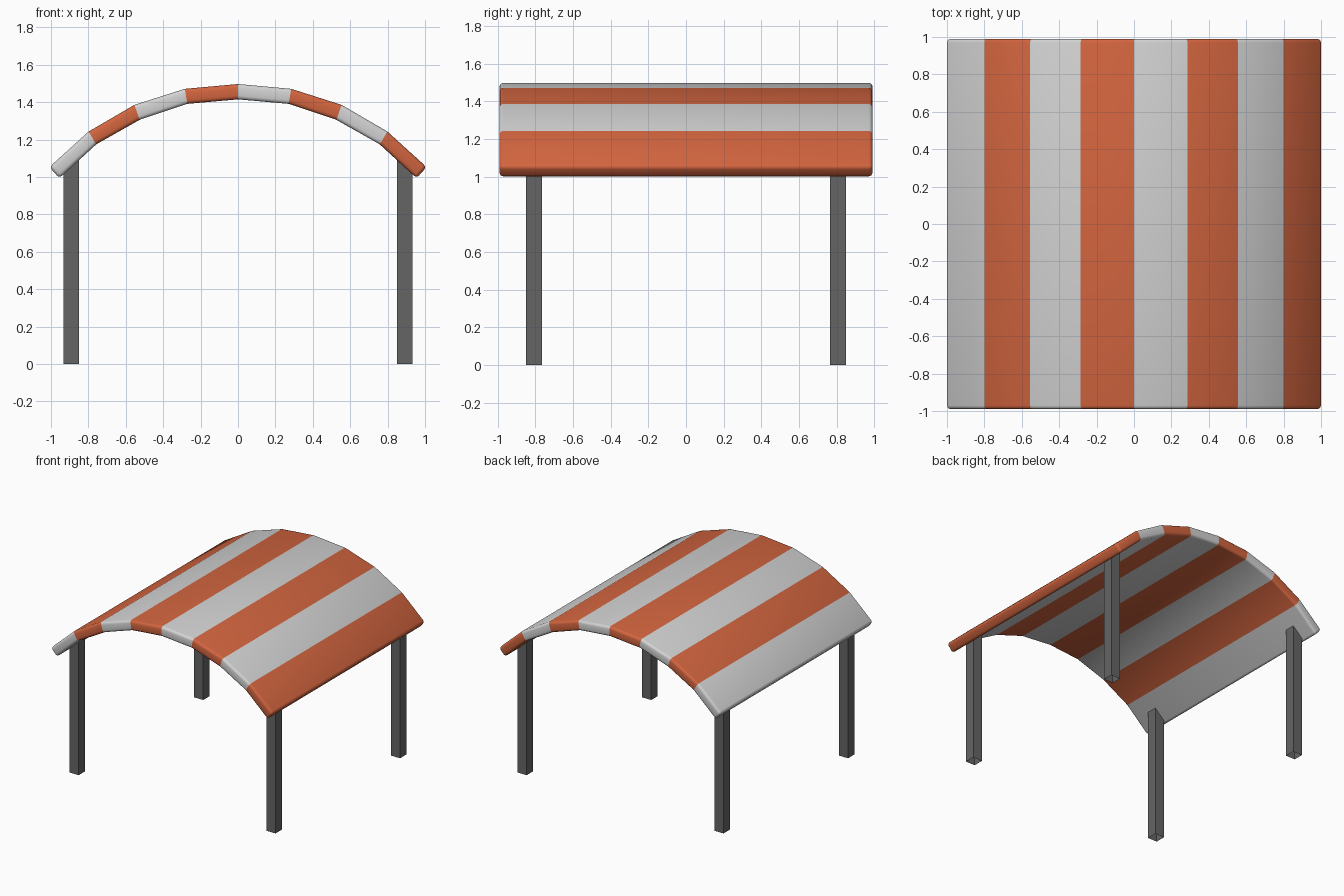
import bpy, bmesh, math
from mathutils import Vector

if "Cube" in bpy.data.objects:
    bpy.data.objects.remove(bpy.data.objects["Cube"])


def material(name, rgb):
    m = bpy.data.materials.new(name)
    m.diffuse_color = (*rgb, 1)
    m.use_nodes = True
    m.node_tree.nodes["Principled BSDF"].inputs["Base Color"].default_value = m.diffuse_color
    return m


WHITE = material("canopy white", (0.65, 0.65, 0.65))
ORANGE = material("canopy orange", (0.65, 0.13, 0.05))
GREY = material("leg grey", (0.13, 0.13, 0.13))


def finish(bm, name, mats):
    mesh = bpy.data.meshes.new(name)
    bm.to_mesh(mesh)
    bm.free()
    for m in mats:
        mesh.materials.append(m)
    ob = bpy.data.objects.new(name, mesh)
    bpy.context.collection.objects.link(ob)
    return ob


# Arched canopy: half profiles (crown to eave), mirrored and extruded along y
outer = [(0, 1.497), (0.285, 1.471), (0.555, 1.385), (0.80, 1.242), (1.008, 1.053)]
inner = [(0, 1.415), (0.27, 1.391), (0.525, 1.306), (0.757, 1.175), (0.955, 0.993)]


def full(half):
    return [(-x, z) for x, z in half[:0:-1]] + half


top, under = full(outer), full(inner)
HALF_Y = 0.99
bm = bmesh.new()
rings = []
for (ox, oz), (ix, iz) in zip(top, under):
    rings.append([bm.verts.new(p) for p in (
        (ox, -HALF_Y, oz), (ox, HALF_Y, oz), (ix, HALF_Y, iz), (ix, -HALF_Y, iz))])
for i, (a, b) in enumerate(zip(rings, rings[1:])):
    for k in range(4):
        n = (k + 1) % 4
        bm.faces.new((a[k], a[n], b[n], b[k])).material_index = i % 2
bm.faces.new(rings[0]).material_index = 0
bm.faces.new(rings[-1]).material_index = 1
bmesh.ops.recalc_face_normals(bm, faces=bm.faces[:])
# Rounded rim edges only
rim = [e for e in bm.edges if e.calc_face_angle(0) > math.radians(45)]
bmesh.ops.bevel(bm, geom=rim, offset=0.02, segments=3, profile=0.5,
                affect='EDGES', material=-1, clamp_overlap=True)
canopy = finish(bm, "canopy", [WHITE, ORANGE])
bpy.context.view_layer.objects.active = canopy
canopy.select_set(True)
bpy.ops.object.shade_smooth_by_angle(angle=math.radians(35))

# Four square legs, open at the bottom, tops hidden inside the canopy
LEG, LEG_TOP = 0.084, 1.10
for side, sx in (("left", -1), ("right", 1)):
    for end, sy in (("front", -1), ("back", 1)):
        bm = bmesh.new()
        bmesh.ops.create_cube(bm, size=1)
        for v in bm.verts:
            v.co = Vector((v.co.x * LEG + sx * 0.892,
                           v.co.y * LEG + sy * 0.806,
                           (v.co.z + 0.5) * LEG_TOP))
        bottom = [f for f in bm.faces if f.normal.z < -0.9]
        bmesh.ops.delete(bm, geom=bottom, context='FACES_ONLY')
        finish(bm, f"{end}_{side}_leg", [GREY])
